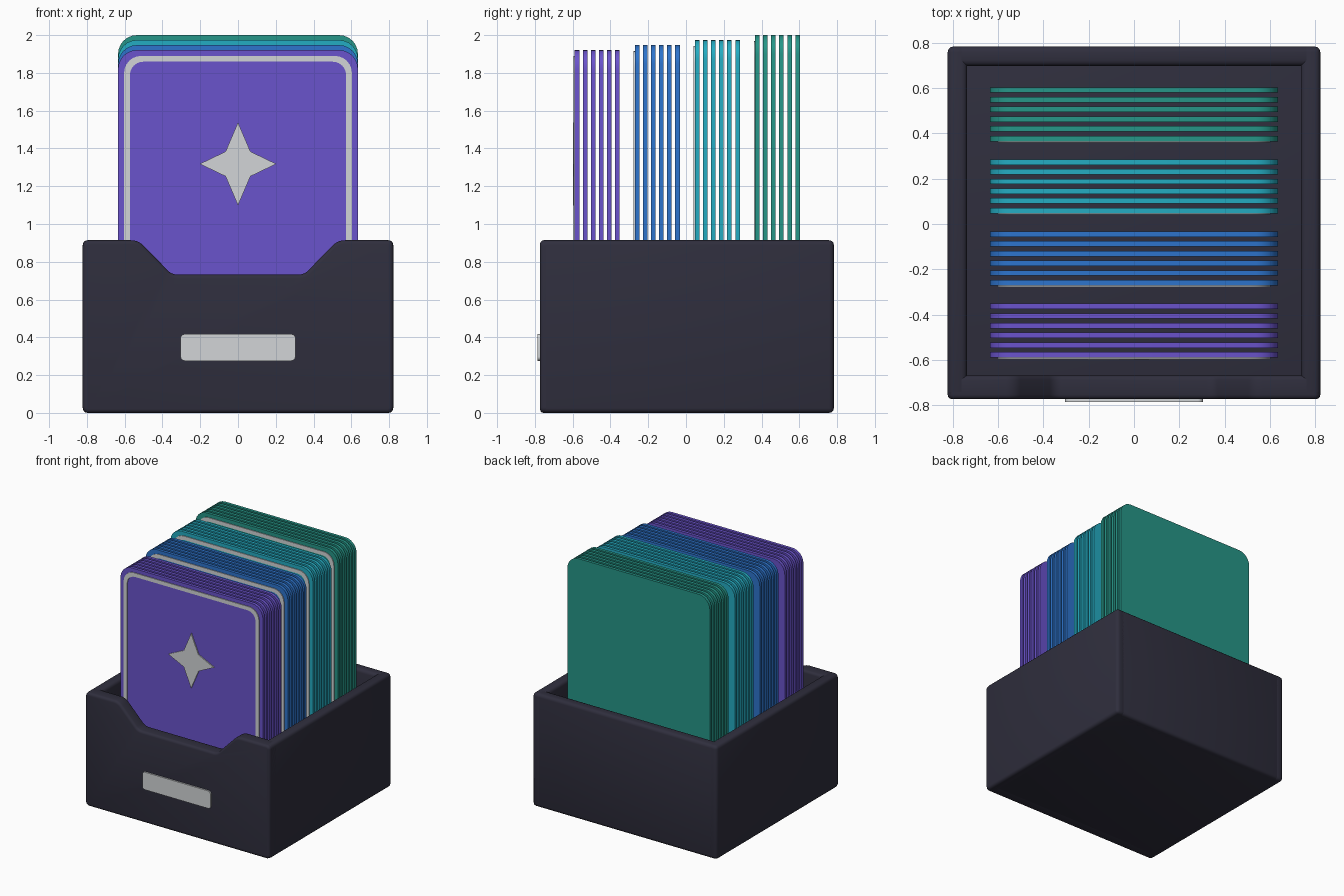
import bpy, bmesh, math
from mathutils import Vector

if "Cube" in bpy.data.objects:
    bpy.data.objects.remove(bpy.data.objects["Cube"])


def material(name, rgb):
    m = bpy.data.materials.new(name)
    lin = [((c / 255 + 0.055) / 1.055) ** 2.4 for c in rgb]
    m.diffuse_color = (*lin, 1)
    m.use_nodes = True
    m.node_tree.nodes["Principled BSDF"].inputs["Base Color"].default_value = m.diffuse_color
    return m


CHARCOAL = material("charcoal", (47, 46, 61))
GREY = material("light grey", (210, 213, 215))
PURPLE = material("purple", (106, 83, 204))
BLUE = material("blue", (45, 116, 205))
CYAN = material("cyan", (36, 172, 194))
GREEN = material("green", (38, 150, 136))


def rounded(corners, seg=6):
    """Round each (x, z, radius) corner of an outline with an arc."""
    out = []
    n = len(corners)
    for i, (x, z, r) in enumerate(corners):
        p = Vector((x, z))
        if r <= 0:
            out.append(p)
            continue
        a = (Vector(corners[i - 1][:2]) - p).normalized()
        b = (Vector(corners[(i + 1) % n][:2]) - p).normalized()
        half = a.angle(b) / 2
        centre = p + (a + b).normalized() * r / math.sin(half)
        s = p + a * r / math.tan(half) - centre
        e = p + b * r / math.tan(half) - centre
        a0 = math.atan2(s.y, s.x)
        turn = math.atan2(s.x * e.y - s.y * e.x, s.dot(e))
        for k in range(seg + 1):
            t = a0 + turn * k / seg
            out.append(centre + Vector((math.cos(t), math.sin(t))) * r)
    return out


def rect(hx, z0, z1, r):
    return rounded([(-hx, z0, r), (hx, z0, r), (hx, z1, r), (-hx, z1, r)])


def finish(name, bm, mat, bevel=0.0, smooth=True):
    bmesh.ops.recalc_face_normals(bm, faces=bm.faces)
    if bevel:
        edges = [e for e in bm.edges if e.calc_face_angle(0) > math.radians(40)]
        bmesh.ops.bevel(bm, geom=edges, offset=bevel, segments=3,
                        profile=0.5, affect='EDGES', clamp_overlap=True)
    me = bpy.data.meshes.new(name)
    bm.to_mesh(me)
    bm.free()
    me.materials.append(mat)
    ob = bpy.data.objects.new(name, me)
    bpy.context.collection.objects.link(ob)
    if smooth:
        bpy.ops.object.select_all(action='DESELECT')
        ob.select_set(True)
        bpy.context.view_layer.objects.active = ob
        bpy.ops.object.shade_smooth_by_angle(angle=math.radians(40))
    return ob


def prism(name, pts, y0, y1, mat, bevel=0.0, hole=None):
    """Extrude an x-z outline from y0 to y1, optionally as a ring."""
    bm = bmesh.new()

    def loop(ps, y):
        return [bm.verts.new((p[0], y, p[1])) for p in ps]

    def skin(u, v):
        n = len(u)
        for i in range(n):
            j = (i + 1) % n
            bm.faces.new((u[i], u[j], v[j], v[i]))

    f, b = loop(pts, y0), loop(pts, y1)
    skin(f, b)
    if hole:
        hf, hb = loop(hole, y0), loop(hole, y1)
        skin(hf, hb)
        skin(f, hf)
        skin(b, hb)
    else:
        bm.faces.new(f)
        bm.faces.new(b)
    return finish(name, bm, mat, bevel)


def box(name, lo, hi, mat, bevel):
    bm = bmesh.new()
    bmesh.ops.create_cube(bm, size=1)
    for v in bm.verts:
        v.co = [(l + h) / 2 + c * (h - l) for l, h, c in zip(lo, hi, v.co)]
    return finish(name, bm, mat, bevel)


# Open box: floor, side walls, back wall
TOP, FLOOR = 0.914, 0.09
box("floor", (-0.81, -0.75, 0.0), (0.81, 0.77, FLOOR), CHARCOAL, 0.02)
for side, x0, x1 in (("left", -0.822, -0.736), ("right", 0.736, 0.822)):
    box(side + "_wall", (x0, -0.765, 0), (x1, 0.783, TOP), CHARCOAL, 0.025)
box("back_wall", (-0.80, 0.697, 0), (0.80, 0.783, TOP), CHARCOAL, 0.025)

# Front wall with a scooped notch
half = [(0.822, 0, 0.03), (0.822, TOP, 0.03), (0.528, TOP, 0.09), (0.35, 0.732, 0.07)]
outline = half + [(-x, z, r) for x, z, r in reversed(half)]
prism("front_wall", rounded(outline), -0.773, -0.668, CHARCOAL, bevel=0.02)

# Label plate on the front wall
prism("label_plate", rect(0.304, 0.276, 0.417, 0.022), -0.785, -0.770, GREY)

# Four stacks of divider cards, each with a border on its front card
STACKS = (("purple", PURPLE, 1.921), ("blue", BLUE, 1.947),
          ("cyan", CYAN, 1.974), ("green", GREEN, 2.0))
for k, (colour, mat, top) in enumerate(STACKS):
    y = -0.589 + 0.318 * k
    for i in range(6):
        yc = y + 0.0428 * i
        prism(f"{colour}_card_{i + 1}", rect(0.635, FLOOR, top, 0.10),
              yc, yc + 0.024, mat)
    prism(colour + "_card_border", rect(0.603, FLOOR + 0.03, top - 0.031, 0.09),
          y - 0.006, y + 0.001, GREY,
          hole=rect(0.572, FLOOR + 0.06, top - 0.062, 0.07))

# Four-pointed star on the front card
star = []
for i in range(4):
    a = i * math.pi / 2
    tip = 0.203 if i % 2 == 0 else 0.22
    star.append((tip * math.cos(a), 1.318 + tip * math.sin(a)))
    d = a + math.pi / 4
    star.append((0.093 * math.cos(d), 1.318 + 0.093 * math.sin(d)))
prism("star", star, -0.598, -0.5885, GREY)
